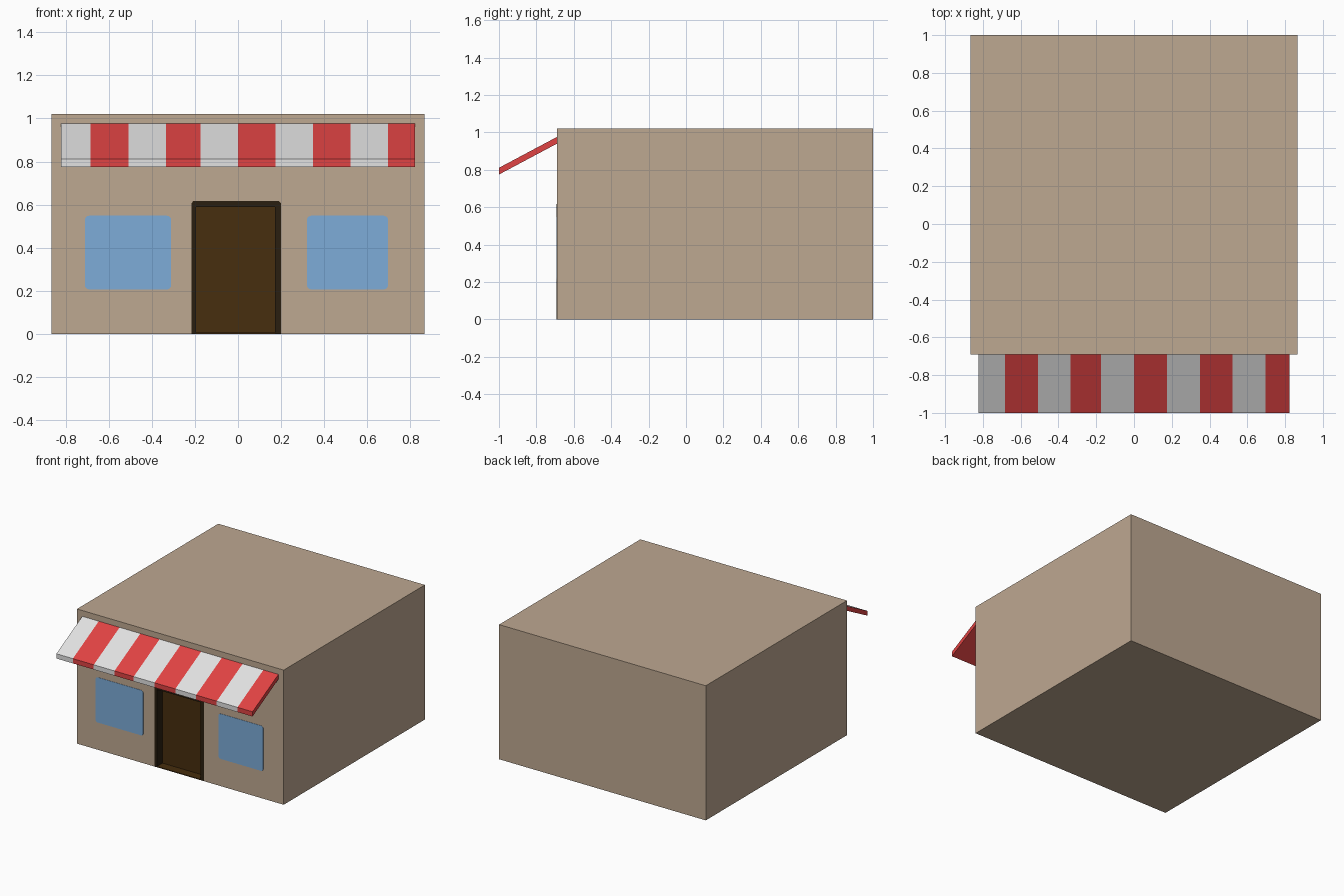
import bpy, bmesh, math

if "Cube" in bpy.data.objects:
    bpy.data.objects.remove(bpy.data.objects["Cube"])


def material(name, r, g, b):
    """Flat colour given as 0-255 display values, stored as linear."""
    lin = [((c / 255 + 0.055) / 1.055) ** 2.4 if c > 10 else c / 3295 for c in (r, g, b)]
    m = bpy.data.materials.new(name)
    m.diffuse_color = (*lin, 1)
    m.use_nodes = True
    m.node_tree.nodes["Principled BSDF"].inputs["Base Color"].default_value = m.diffuse_color
    return m


WALL = material("tan_wall", 190, 168, 145)
RED = material("awning_red", 224, 67, 67)
WHITE = material("awning_white", 226, 226, 226)
GLASS = material("window_blue", 125, 172, 216)
DOOR = material("door_brown", 71, 46, 14)
FRAME = material("frame_dark_brown", 42, 31, 16)

FRONT = -0.69


def finish(name, bm, *mats):
    bmesh.ops.recalc_face_normals(bm, faces=bm.faces)
    me = bpy.data.meshes.new(name)
    bm.to_mesh(me)
    bm.free()
    for m in mats:
        me.materials.append(m)
    ob = bpy.data.objects.new(name, me)
    bpy.context.collection.objects.link(ob)
    return ob


def prism(name, outline, y0, y1, mat):
    """Extrude an (x, z) outline along y."""
    bm = bmesh.new()
    face = bm.faces.new([bm.verts.new((x, y0, z)) for x, z in outline])
    ext = bmesh.ops.extrude_face_region(bm, geom=[face])
    verts = [v for v in ext["geom"] if isinstance(v, bmesh.types.BMVert)]
    bmesh.ops.translate(bm, verts=verts, vec=(0, y1 - y0, 0))
    return finish(name, bm, mat)


def rect(x0, x1, z0, z1):
    return [(x0, z0), (x1, z0), (x1, z1), (x0, z1)]


def rounded_rect(x0, x1, z0, z1, r, n=4):
    pts = []
    corners = [(x1 - r, z1 - r), (x0 + r, z1 - r), (x0 + r, z0 + r), (x1 - r, z0 + r)]
    for k, (cx, cz) in enumerate(corners):
        for i in range(n + 1):
            a = math.pi / 2 * (k + i / n)
            pts.append((cx + r * math.cos(a), cz + r * math.sin(a)))
    return pts


# Building block with a shallow doorway cut into the front
building = prism("building", rect(-0.866, 0.866, 0, 1.02), FRONT, 1.0, WALL)
cutter = prism("doorway_cutter", rect(-0.21, 0.195, 0.004, 0.612), FRONT - 0.1, FRONT + 0.08, WALL)
cutter.hide_render = True
cutter.hide_set(True)
cut = building.modifiers.new("doorway", "BOOLEAN")
cut.operation = "DIFFERENCE"
cut.solver = "EXACT"
cut.object = cutter

# Door frame lining the doorway, and the recessed door with its sill
prism("door_frame",
      [(-0.216, 0.001), (-0.216, 0.607), (-0.207, 0.617), (0.19, 0.617), (0.199, 0.607),
       (0.199, 0.001), (0.172, 0.001), (0.172, 0.59), (-0.195, 0.59), (-0.195, 0.001)],
      FRONT - 0.002, FRONT + 0.079, FRAME)
prism("door", rect(-0.2, 0.18, 0.005, 0.595), FRONT + 0.065, FRONT + 0.079, DOOR)
prism("door_sill", rect(-0.195, 0.172, 0.001, 0.007), FRONT - 0.001, FRONT + 0.07, DOOR)

# Windows as thin rounded plates
for name, x0, x1 in (("left_window", -0.71, -0.31), ("right_window", 0.32, 0.696)):
    prism(name, rounded_rect(x0, x1, 0.207, 0.549, 0.02), FRONT - 0.002, FRONT + 0.001, GLASS)

# Awning: sloped slab divided across x, striped on its top and front lip only
edges = [-0.822, -0.684, -0.509, -0.335, -0.174, 0, 0.175, 0.349, 0.522, 0.696, 0.822]
profile = [(-1.0, 0.775), (FRONT, 0.94), (FRONT, 0.976), (-1.0, 0.811)]
bm = bmesh.new()
rings = [[bm.verts.new((x, y, z)) for y, z in profile] for x in edges]
for i in range(len(edges) - 1):
    for j in range(4):
        k = (j + 1) % 4
        f = bm.faces.new((rings[i][j], rings[i][k], rings[i + 1][k], rings[i + 1][j]))
        f.material_index = 1 if i % 2 == 0 and j in (2, 3) else 0
bm.faces.new(rings[0])
bm.faces.new(rings[-1])
finish("awning", bm, RED, WHITE)
